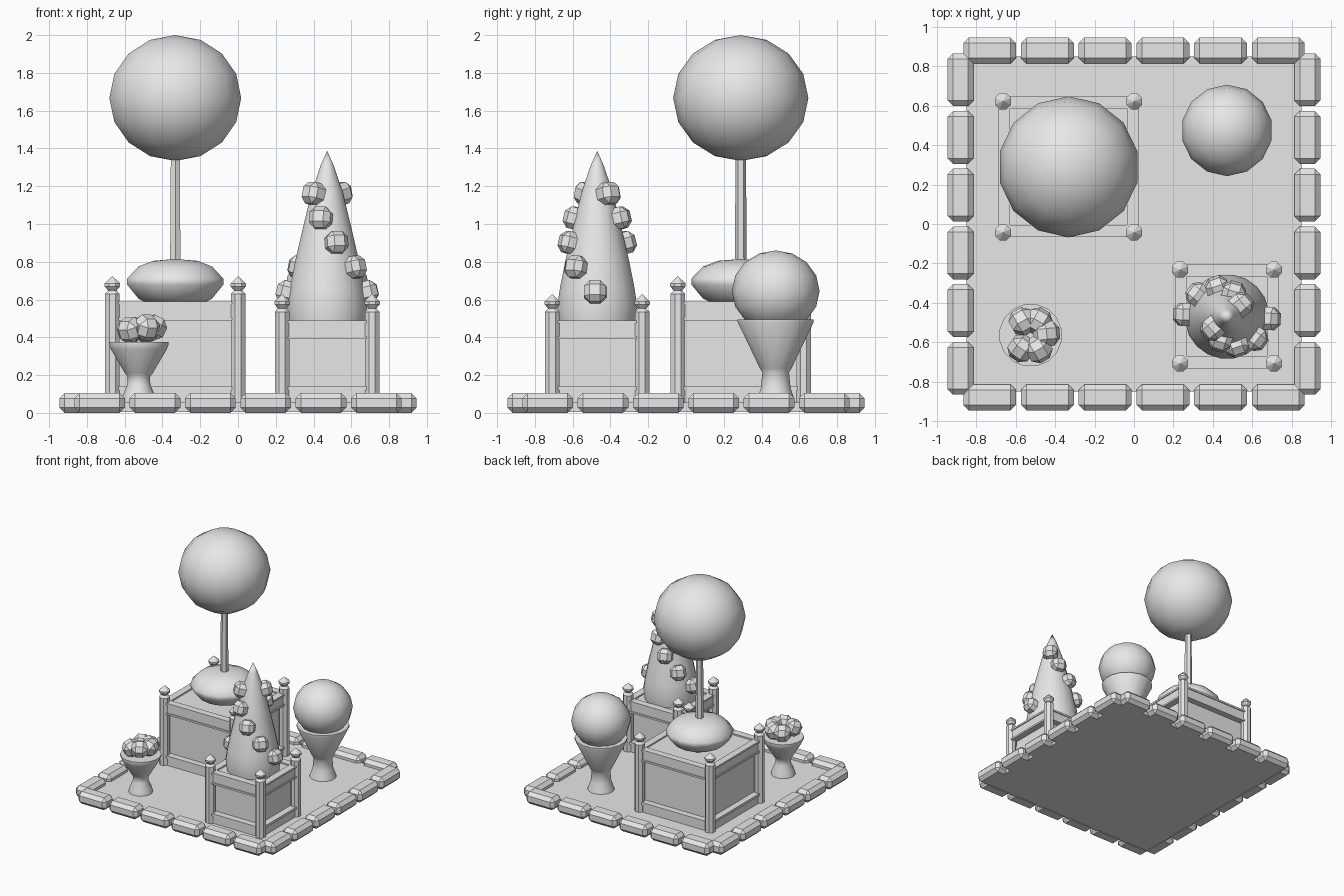
import bpy, bmesh, math
from mathutils import Vector, Matrix

cube = bpy.data.objects.get("Cube")
if cube:
    bpy.data.objects.remove(cube, do_unlink=True)

stone = bpy.data.materials.new("light_grey")
stone.use_nodes = True
stone.diffuse_color = (0.8, 0.8, 0.8, 1)
stone.node_tree.nodes["Principled BSDF"].inputs["Base Color"].default_value = (0.8, 0.8, 0.8, 1)


def finish(name, bm, smooth=None):
    """Turn a bmesh into a named object, optionally smooth below an angle."""
    bmesh.ops.recalc_face_normals(bm, faces=bm.faces)
    mesh = bpy.data.meshes.new(name)
    bm.to_mesh(mesh)
    bm.free()
    mesh.materials.append(stone)
    ob = bpy.data.objects.new(name, mesh)
    bpy.context.collection.objects.link(ob)
    if smooth:
        bpy.ops.object.select_all(action='DESELECT')
        ob.select_set(True)
        bpy.context.view_layer.objects.active = ob
        bpy.ops.object.shade_smooth_by_angle(angle=math.radians(smooth))
    return ob


def box(name, centre, size, bevel=0, turn=None):
    bm = bmesh.new()
    bmesh.ops.create_cube(bm, size=1)
    bmesh.ops.scale(bm, vec=size, verts=bm.verts)
    if bevel:
        bmesh.ops.bevel(bm, geom=bm.edges[:], offset=bevel, segments=1, affect='EDGES')
    if turn:
        bmesh.ops.transform(bm, matrix=turn, verts=bm.verts)
    bmesh.ops.translate(bm, vec=centre, verts=bm.verts)
    return finish(name, bm)


def lathe(name, x, y, profile, sides, smooth=None):
    """Revolve (radius, height) points into a closed solid."""
    bm = bmesh.new()
    rings = []
    for r, z in profile:
        if r == 0:
            rings.append([bm.verts.new((x, y, z))])
        else:
            rings.append([bm.verts.new((x + r * math.cos(a), y + r * math.sin(a), z))
                          for a in (math.tau * (i + 0.5) / sides for i in range(sides))])
    for low, high in zip(rings, rings[1:]):
        for i in range(sides):
            j = (i + 1) % sides
            quad = [low[i % len(low)], low[j % len(low)], high[j % len(high)], high[i % len(high)]]
            bm.faces.new(list(dict.fromkeys(quad)))
    for end in (rings[0], rings[-1]):
        if len(end) > 1:
            bm.faces.new(end)
    return finish(name, bm, smooth)


def ball(name, centre, radius, height, sides=14, rings=8):
    bm = bmesh.new()
    bmesh.ops.create_uvsphere(bm, u_segments=sides, v_segments=rings, radius=1)
    bmesh.ops.scale(bm, vec=(radius, radius, height), verts=bm.verts)
    bmesh.ops.translate(bm, vec=centre, verts=bm.verts)
    return finish(name, bm, 60)


def planter(name, x, y, half, top, post_top):
    """Square box with panels, rails and four finial posts."""
    floor = 0.05
    inner = 2 * half - 0.06
    box(name + "_panels", (x, y, (floor + top - 0.012) / 2),
        (inner, inner, top - 0.012 - floor))
    # rails: (bottom, top, thickness) repeated on four sides
    rails = [(top - 0.085, top - 0.015, 0.045), (top - 0.015, top, 0.06),
             (top - 0.1, top - 0.085, 0.06), (floor, 0.12, 0.045), (0.12, 0.14, 0.06)]
    for low, high, thick in rails:
        for side in (-1, 1):
            size = 2 * half
            mid = (low + high) / 2
            box(name + "_rail", (x, y + side * half * 0.98, mid), (size, thick, high - low))
            box(name + "_rail", (x + side * half * 0.98, y, mid), (thick, size, high - low))
    for sx in (-1, 1):
        for sy in (-1, 1):
            p = post_top
            lathe(name + "_post", x + sx * half, y + sy * half,
                  [(0.042, floor), (0.042, p - 0.01), (0.032, p), (0.024, p + 0.008),
                   (0.044, p + 0.03), (0.044, p + 0.045), (0, p + 0.085)], 8)


# Paved base and its border of chamfered bricks
box("base_slab", (0, 0, 0.03), (1.7, 1.7, 0.05))
for i in range(6):
    along = (i - 2.5) * 0.293
    for side in (-1, 1):
        box("border_brick", (along, side * 0.88, 0.053), (0.268, 0.132, 0.105), 0.028)
        box("border_brick", (side * 0.88, along, 0.053), (0.132, 0.268, 0.105), 0.028)

# Large planter with a round tree
TX, TY = -0.332, 0.29
planter("large_planter", TX, TY, 0.333, 0.59, 0.64)
lathe("tree_mound", TX, TY, [(0.15, 0.58), (0.2, 0.605), (0.262, 0.68), (0.262, 0.71),
                             (0.2, 0.775), (0.12, 0.805), (0, 0.815)], 14, 60)
lathe("tree_trunk", TX, TY, [(0.032, 0.75), (0.027, 1.4)], 6)
ball("tree_crown", (TX, TY, 1.667), 0.358, 0.333)

# Small planter with a cone shrub and two spirals of blossoms
CX, CY = 0.472, -0.47
planter("small_planter", CX, CY, 0.238, 0.49, 0.545)
lathe("cone_shrub", CX, CY, [(0.205, 0.48), (0.215, 0.56), (0.2, 0.66), (0.172, 0.8), (0.13, 0.98),
                             (0.083, 1.17), (0.035, 1.31), (0, 1.388)], 20, 50)
for strand in (0, 180):
    for k in range(5):
        a = math.radians(-140 + 34.3 * k + strand)
        r = 0.09 + 0.03 * k
        out = Vector((math.cos(a), math.sin(a), 0.25))
        box("shrub_blossom", (CX + r * math.cos(a), CY + r * math.sin(a), 1.16 - 0.13 * k),
            (0.116, 0.116, 0.116), 0.03, out.to_track_quat('Z', 'Y').to_matrix().to_4x4())

# Tall goblet pot with a round bush
lathe("goblet_pot", 0.472, 0.475, [(0.105, 0.05), (0.1, 0.075), (0.08, 0.13), (0.072, 0.215),
                                   (0.085, 0.235), (0.205, 0.48), (0.205, 0.495)], 16, 40)
ball("goblet_bush", (0.472, 0.475, 0.645), 0.232, 0.215)

# Small goblet pot with a cluster of blooms
PX, PY = -0.525, -0.565
lathe("flower_pot", PX, PY, [(0.095, 0.05), (0.088, 0.09), (0.062, 0.15), (0.06, 0.19),
                             (0.075, 0.21), (0.15, 0.335), (0.16, 0.36), (0.16, 0.375)], 16, 40)
for k, angle in enumerate((120, 5, 235, 300, 60)):
    a = math.radians(angle)
    turn = Matrix.Rotation(a, 4, 'Z') @ Matrix.Rotation(0.45, 4, 'Y')
    box("pot_bloom", (PX + 0.08 * math.cos(a), PY + 0.08 * math.sin(a), 0.44 + 0.012 * (k % 2)),
        (0.125, 0.125, 0.125), 0.035, turn)
